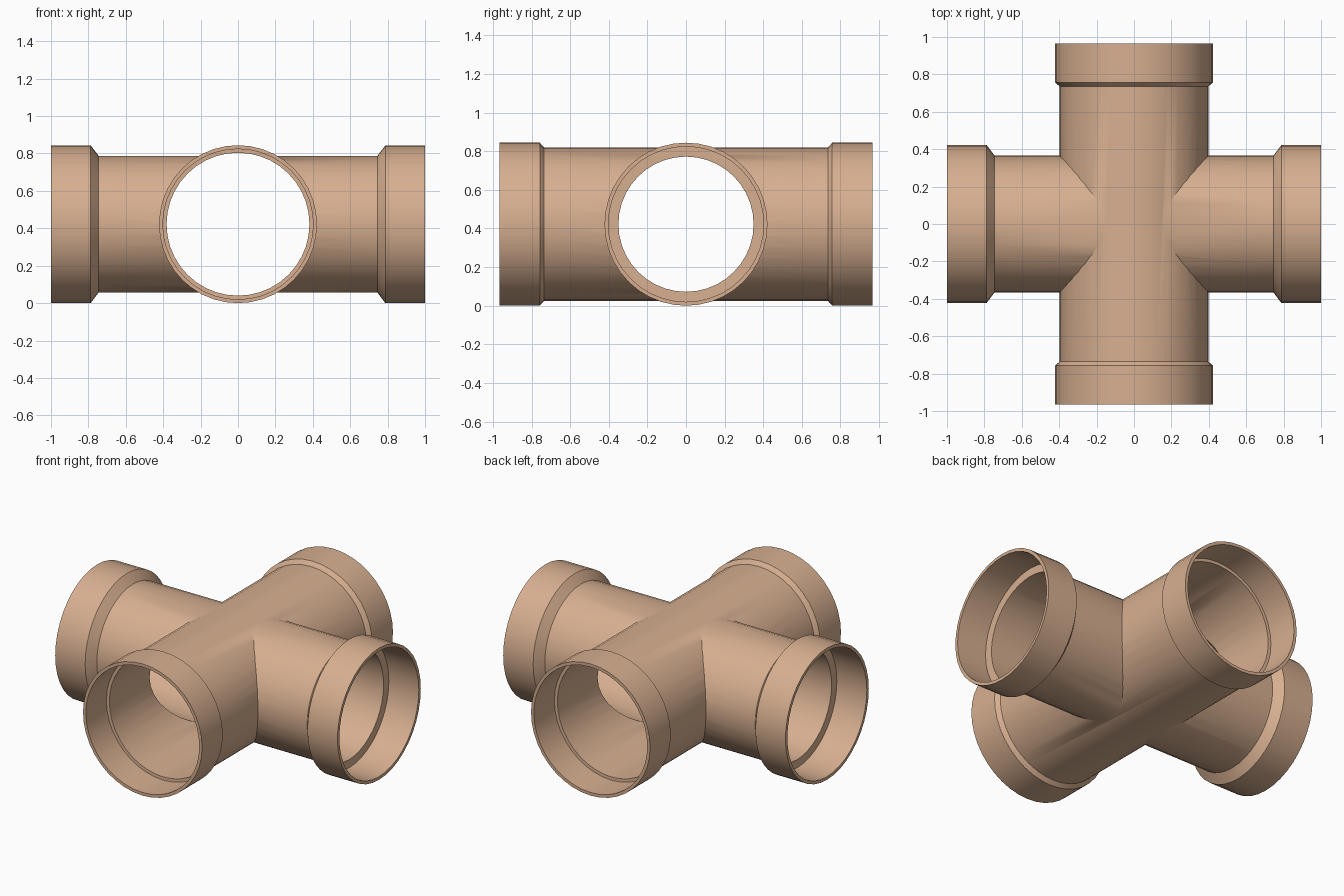
import bpy, bmesh, math
from mathutils import Matrix

cube = bpy.data.objects.get("Cube")
if cube:
    bpy.data.objects.remove(cube, do_unlink=True)

SIDES = 40
AXIS_Z = 0.422

clay = bpy.data.materials.new("tan_clay")
clay.use_nodes = True
colour = (0.68, 0.43, 0.28, 1)
clay.diffuse_color = colour
clay.node_tree.nodes["Principled BSDF"].inputs["Base Color"].default_value = colour


def turned(name, half_profile, axis):
    """Closed solid of revolution, mirrored end to end, lying along x or y."""
    profile = [(-d, r) for d, r in reversed(half_profile)] + half_profile
    bm = bmesh.new()
    rings = []
    for d, r in profile:
        ring = []
        for i in range(SIDES):
            a = 2 * math.pi * i / SIDES
            ring.append(bm.verts.new((r * math.cos(a), r * math.sin(a), d)))
        rings.append(ring)
    for low, high in zip(rings, rings[1:]):
        for i in range(SIDES):
            j = (i + 1) % SIDES
            bm.faces.new((low[i], low[j], high[j], high[i]))
    bm.faces.new(list(reversed(rings[0])))
    bm.faces.new(rings[-1])
    turn = Matrix.Rotation(math.pi / 2, 4, "Y" if axis == "x" else "X")
    bm.transform(Matrix.Translation((0, 0, AXIS_Z)) @ turn)
    bmesh.ops.recalc_face_normals(bm, faces=bm.faces)
    mesh = bpy.data.meshes.new(name)
    bm.to_mesh(mesh)
    bm.free()
    mesh.materials.append(clay)
    obj = bpy.data.objects.new(name, mesh)
    bpy.context.collection.objects.link(obj)
    return obj


def combine(target, tool, operation):
    """Apply a boolean and discard the tool."""
    mod = target.modifiers.new(operation, "BOOLEAN")
    mod.operation = operation
    mod.solver = "EXACT"
    mod.object = tool
    bpy.context.view_layer.objects.active = target
    bpy.ops.object.modifier_apply(modifier=mod.name)
    bpy.data.objects.remove(tool, do_unlink=True)


# Outer walls: a wide main pipe and a narrower cross pipe, with flared sockets
fitting = turned("pipe_cross", [(0.735, 0.397), (0.757, 0.422), (0.966, 0.422)], "y")
branch = turned("branch_outer", [(0.745, 0.365), (0.788, 0.422), (1.0, 0.422)], "x")
combine(fitting, branch, "UNION")

# Hollow bores with a stepped seat inside each socket
main_bore = turned("main_bore", [(0.757, 0.382), (0.758, 0.402), (1.1, 0.402)], "y")
branch_bore = turned("branch_bore", [(0.787, 0.350), (0.788, 0.402), (1.1, 0.402)], "x")
combine(fitting, main_bore, "DIFFERENCE")
combine(fitting, branch_bore, "DIFFERENCE")

# Smooth walls with crisp socket edges
bpy.ops.object.select_all(action="DESELECT")
fitting.select_set(True)
bpy.context.view_layer.objects.active = fitting
bpy.ops.object.shade_smooth_by_angle(angle=math.radians(35))
